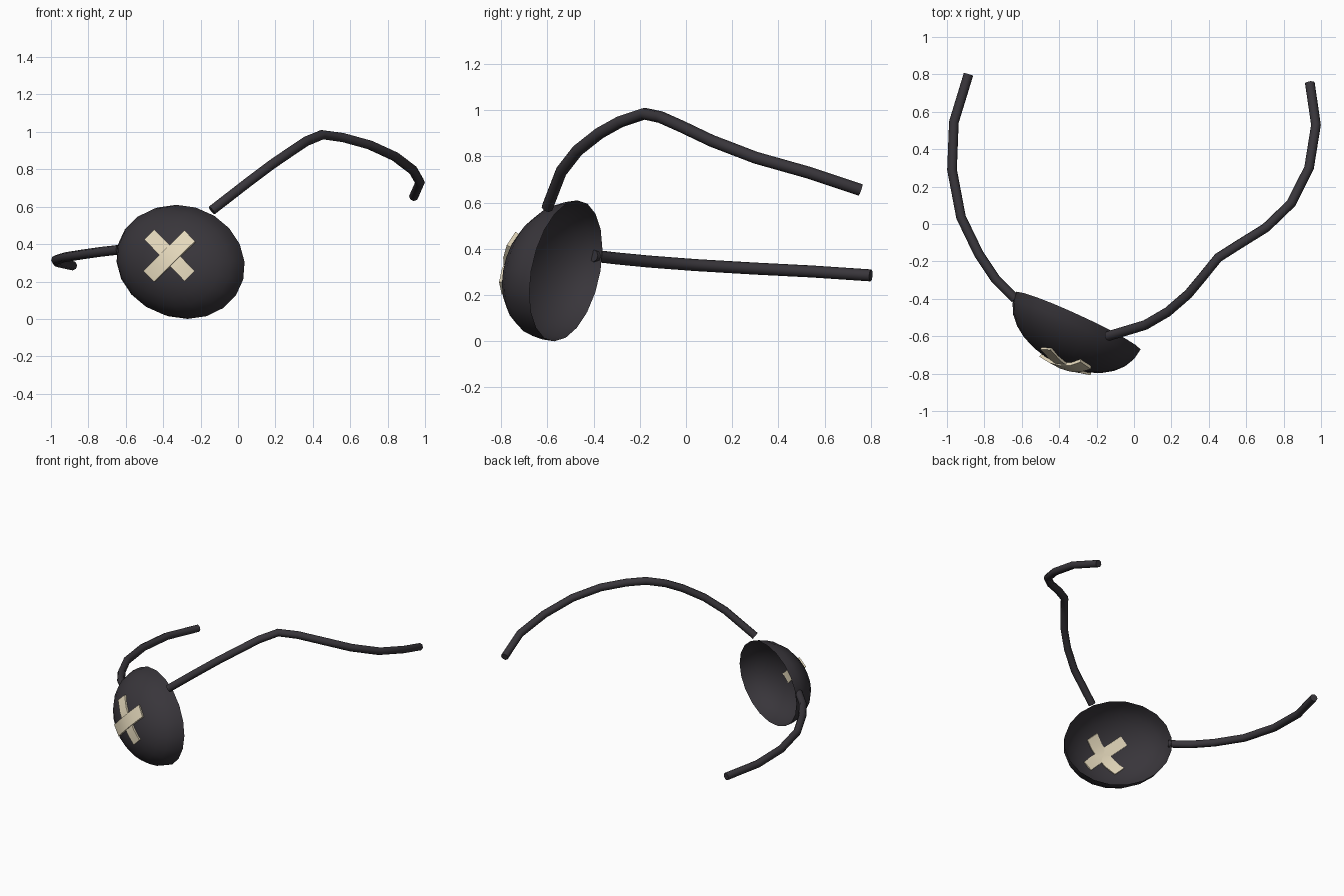
import bpy, bmesh, math
from mathutils import Vector, Matrix

if "Cube" in bpy.data.objects:
    bpy.data.objects.remove(bpy.data.objects["Cube"])


def material(name, rgb):
    m = bpy.data.materials.new(name)
    m.diffuse_color = (*rgb, 1)
    m.use_nodes = True
    m.node_tree.nodes["Principled BSDF"].inputs["Base Color"].default_value = m.diffuse_color
    return m


DARK = material("dark_leather", (0.04, 0.036, 0.043))
TAN = material("cream_tape", (0.78, 0.69, 0.50))


def finish(obj, mat, angle):
    obj.data.materials.clear()
    obj.data.materials.append(mat)
    bpy.ops.object.select_all(action='DESELECT')
    obj.select_set(True)
    bpy.context.view_layer.objects.active = obj
    bpy.ops.object.shade_smooth_by_angle(angle=math.radians(angle))


def from_bmesh(name, bm, mat, angle):
    bmesh.ops.recalc_face_normals(bm, faces=bm.faces)
    me = bpy.data.meshes.new(name)
    bm.to_mesh(me)
    bm.free()
    obj = bpy.data.objects.new(name, me)
    bpy.context.collection.objects.link(obj)
    finish(obj, mat, angle)


# Cup axes: rim width, rim height and depth towards the front
C = Vector((-0.30, -0.52, 0.305))
U = Vector((0.335, -0.15, 0))
V = Vector((-0.03, 0.05, 0.305))
N = Vector((-0.102, -0.228, 0))
AXES = Matrix((U, V, N)).transposed()
INV = AXES.inverted()

# Eye cup: open half ellipsoid
SIDES, RINGS = 20, 7
bm = bmesh.new()
rings = []
for j in range(RINGS):
    t = math.pi / 2 * j / RINGS
    rings.append([bm.verts.new(C + AXES @ Vector((
        math.cos(t) * math.cos(math.tau * i / SIDES),
        math.cos(t) * math.sin(math.tau * i / SIDES), math.sin(t))))
        for i in range(SIDES)])
tip = bm.verts.new(C + N)
for a, b in zip(rings, rings[1:]):
    for i in range(SIDES):
        k = (i + 1) % SIDES
        bm.faces.new((a[i], a[k], b[k], b[i]))
for i in range(SIDES):
    bm.faces.new((rings[-1][i], rings[-1][(i + 1) % SIDES], tip))
from_bmesh("eye_cup", bm, DARK, 60)


def on_cup(x, z, lift):
    """Front point of the cup at (x, z), moved along the surface normal."""
    o = INV @ (Vector((x, 0, z)) - Vector((C.x, 0, C.z)) - Vector((0, C.y, 0)))
    d = INV @ Vector((0, 1, 0))
    a, b, c = d.dot(d), 2 * o.dot(d), o.dot(o) - 1
    y = (-b - math.sqrt(max(b * b - 4 * a * c, 0))) / (2 * a)
    p = Vector((x, y, z))
    n = (INV.transposed() @ (INV @ (p - C))).normalized()
    return p + n * lift


# Crossed tape strips: bent bars following the cup
def tape(name, start, end, width, lift):
    s, e = Vector(start), Vector(end)
    side = (e - s).normalized().orthogonal() * width / 2
    bm = bmesh.new()
    rows = []
    for i in range(5):
        p = s.lerp(e, i / 4)
        rows.append([bm.verts.new(on_cup(*(p + side * k), h)) for k, h in
                     ((-1, -0.008), (1, -0.008), (1, lift), (-1, lift))])
    for a, b in zip(rows, rows[1:]):
        for i in range(4):
            k = (i + 1) % 4
            bm.faces.new((a[i], a[k], b[k], b[i]))
    bm.faces.new(rows[0])
    bm.faces.new(rows[-1])
    from_bmesh(name, bm, TAN, 30)


tape("tape_strip_a", (-0.468, 0.446), (-0.257, 0.23), 0.074, 0.013)
tape("tape_strip_b", (-0.257, 0.436), (-0.468, 0.23), 0.078, 0.018)


# Straps: octagonal tubes along bent paths
def strap(name, pts):
    cu = bpy.data.curves.new(name, 'CURVE')
    cu.dimensions = '3D'
    cu.bevel_depth = 0.026
    cu.bevel_resolution = 2
    cu.use_fill_caps = True
    sp = cu.splines.new('POLY')
    sp.points.add(len(pts) - 1)
    for q, p in zip(sp.points, pts):
        q.co = (*p, 1)
    obj = bpy.data.objects.new(name, cu)
    bpy.context.collection.objects.link(obj)
    bpy.ops.object.select_all(action='DESELECT')
    obj.select_set(True)
    bpy.context.view_layer.objects.active = obj
    bpy.ops.object.convert(target='MESH')
    finish(bpy.context.view_layer.objects.active, DARK, 50)


strap("upper_strap", [
    (-0.14, -0.60, 0.58), (0.06, -0.54, 0.735), (0.18, -0.47, 0.825),
    (0.29, -0.375, 0.90), (0.365, -0.285, 0.95), (0.45, -0.18, 0.985),
    (0.56, -0.11, 0.97), (0.705, -0.02, 0.93), (0.84, 0.11, 0.868),
    (0.936, 0.30, 0.795), (0.973, 0.53, 0.73), (0.94, 0.755, 0.655)])
strap("lower_strap", [
    (-0.635, -0.40, 0.37), (-0.74, -0.295, 0.358), (-0.83, -0.16, 0.345),
    (-0.925, 0.037, 0.33), (-0.973, 0.29, 0.315), (-0.963, 0.545, 0.302),
    (-0.885, 0.80, 0.285)])
